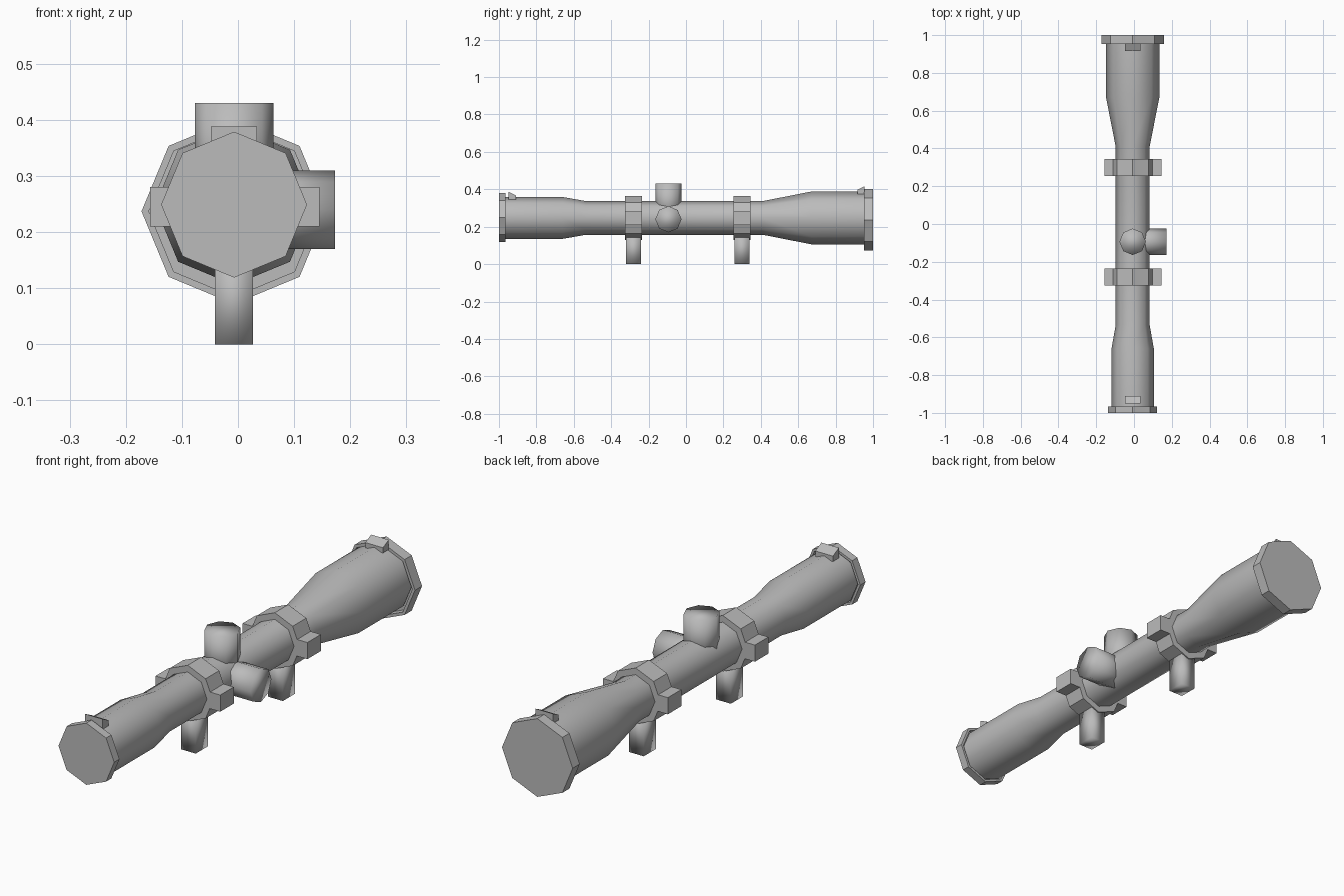
import bpy, bmesh
from math import sin, cos, pi, radians
from mathutils import Matrix

cube = bpy.data.objects.get("Cube")
if cube:
    bpy.data.objects.remove(cube)

CX, CZ = -0.007, 0.247   # optical axis

grey = bpy.data.materials.new("plain grey")
grey.use_nodes = True
colour = (0.5, 0.5, 0.5, 1)
grey.diffuse_color = colour
grey.node_tree.nodes["Principled BSDF"].inputs["Base Color"].default_value = colour


def finish(name, bm, shading="flat"):
    bmesh.ops.recalc_face_normals(bm, faces=bm.faces)
    mesh = bpy.data.meshes.new(name)
    bm.to_mesh(mesh)
    bm.free()
    mesh.materials.append(grey)
    obj = bpy.data.objects.new(name, mesh)
    bpy.context.collection.objects.link(obj)
    bpy.ops.object.select_all(action="DESELECT")
    obj.select_set(True)
    bpy.context.view_layer.objects.active = obj
    if shading == "round":
        bpy.ops.object.shade_smooth_by_angle(angle=radians(50))
    elif shading == "smooth":
        bpy.ops.object.shade_smooth()
    return obj


def lathe(name, profile, shading="flat", matrix=None):
    """Eight-sided solid along y from (y, radius) pairs, ends closed."""
    bm = bmesh.new()
    rings = [[bm.verts.new((r * sin(i * pi / 4), y, r * cos(i * pi / 4)))
              for i in range(8)] for y, r in profile]
    for a, b in zip(rings, rings[1:]):
        for i in range(8):
            j = (i + 1) % 8
            bm.faces.new((a[i], a[j], b[j], b[i]))
    bm.faces.new(rings[0])
    bm.faces.new(rings[-1])
    bm.transform(matrix or Matrix.Translation((CX, 0, CZ)))
    return finish(name, bm, shading)


def box(name, x, y, z, shading="flat"):
    bm = bmesh.new()
    bmesh.ops.create_cube(bm, size=1)
    for v in bm.verts:
        v.co = [r[0] if c < 0 else r[1] for c, r in zip(v.co, (x, y, z))]
    return finish(name, bm, shading)


def prism(name, outline, x0, x1):
    """Side outline of (y, z) points extruded across x."""
    bm = bmesh.new()
    face = bm.faces.new([bm.verts.new((x0, y, z)) for y, z in outline])
    ext = bmesh.ops.extrude_face_region(bm, geom=[face])
    for v in ext["geom"]:
        if isinstance(v, bmesh.types.BMVert):
            v.co.x = x1
    return finish(name, bm)


# Main tube with both flared ends
lathe("scope_tube", [(-0.975, 0.112), (-0.66, 0.112), (-0.535, 0.09),
                     (0.41, 0.09), (0.67, 0.141), (0.97, 0.141)], "round")

# Hollow end caps: outer face, rim, then the inside of the cup
lathe("eyepiece_cap", [(-1, 0.13), (-0.965, 0.13), (-0.965, 0.119), (-0.985, 0.119)],
      matrix=Matrix.Translation((CX, 0, 0.249)))
lathe("objective_cap", [(1, 0.165), (0.953, 0.165), (0.953, 0.152), (0.985, 0.152)],
      matrix=Matrix.Translation((CX, 0, 0.237)))

# Wedge shaped cap latches
prism("eyepiece_latch", [(-0.95, 0.345), (-0.95, 0.388), (-0.91, 0.368), (-0.91, 0.345)],
      -0.048, 0.034)
prism("objective_latch", [(0.955, 0.375), (0.955, 0.416), (0.917, 0.397), (0.917, 0.375)],
      -0.048, 0.034)

# Mounting rings with clamp ears and feet
for label, y in (("front", -0.28), ("back", 0.3)):
    lathe(label + "_mount_ring", [(y - 0.045, 0.118), (y + 0.045, 0.118)])
    box(label + "_clamp_ears", (-0.157, 0.145), (y - 0.045, y + 0.045), (0.21, 0.28))
    box(label + "_mount_foot", (-0.041, 0.027), (y - 0.04, y + 0.04), (0, 0.16), "smooth")

# Adjustment turrets on top and on the left side
knob = [(0, 0.07), (0.18, 0.07)]
lathe("top_turret", knob, "smooth",
      Matrix.Translation((CX, -0.094, 0.25)) @ Matrix.Rotation(pi / 2, 4, "X"))
lathe("side_turret", knob, "smooth",
      Matrix.Translation((CX, -0.094, 0.24)) @ Matrix.Rotation(-pi / 2, 4, "Z"))
